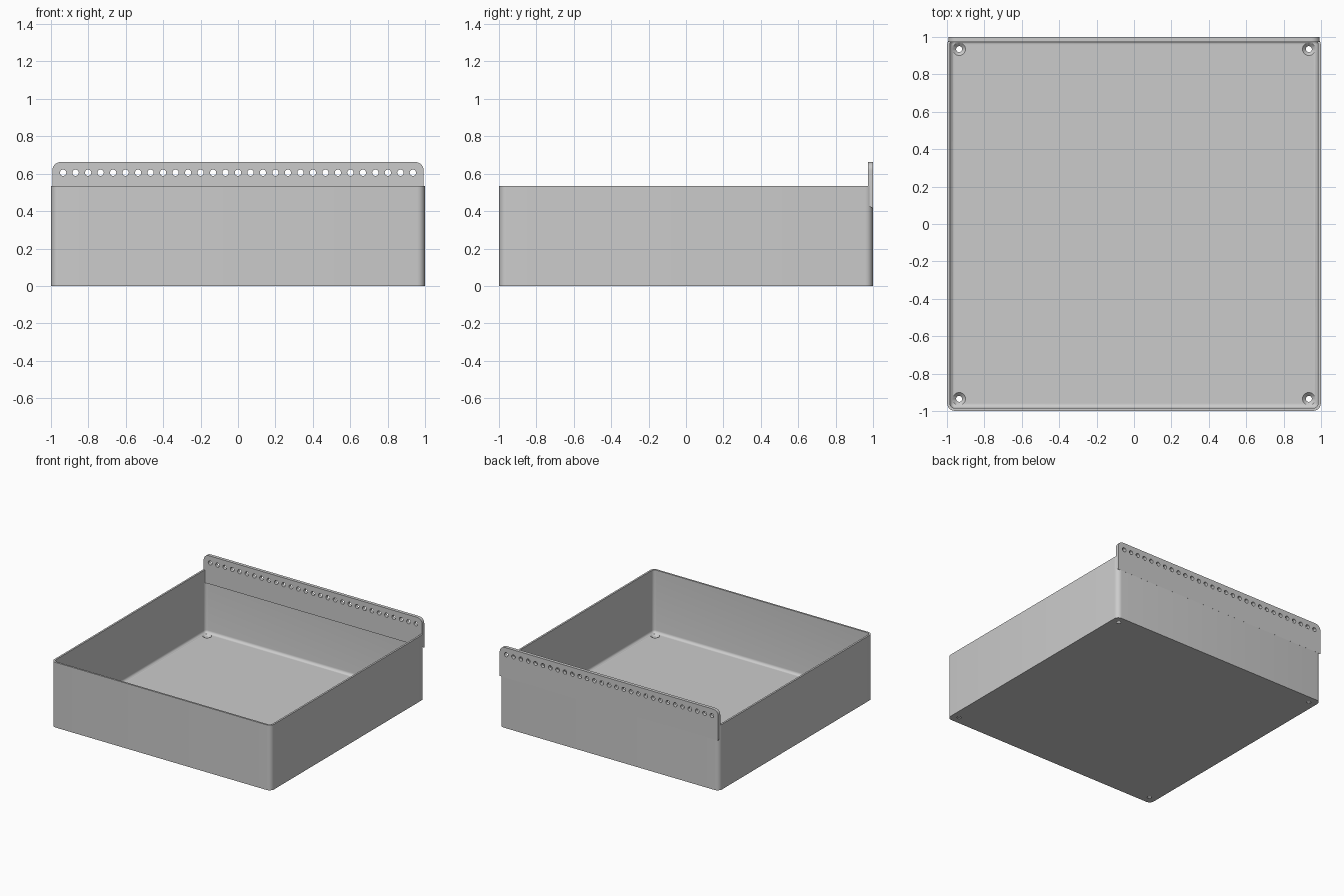
import bpy, bmesh, math
from mathutils import Matrix

if "Cube" in bpy.data.objects:
    bpy.data.objects.remove(bpy.data.objects["Cube"])

GREY = (0.6, 0.6, 0.6, 1)
mat = bpy.data.materials.new("plain grey")
mat.use_nodes = True
mat.diffuse_color = GREY
mat.node_tree.nodes["Principled BSDF"].inputs["Base Color"].default_value = GREY

HALF, HEIGHT, WALL, FLOOR, CORNER, FILLET = 0.999, 0.535, 0.015, 0.02, 0.04, 0.022
PLATE_X, PLATE_FRONT, PLATE_LOW, PLATE_TOP = 0.993, 0.973, 0.43, 0.662


def make_object(name, bm):
    bmesh.ops.recalc_face_normals(bm, faces=bm.faces)
    mesh = bpy.data.meshes.new(name)
    bm.to_mesh(mesh)
    bm.free()
    mesh.materials.append(mat)
    obj = bpy.data.objects.new(name, mesh)
    bpy.context.collection.objects.link(obj)
    return obj


def rounded_ring(bm, half, radius, z, steps=6):
    """Square outline with rounded corners."""
    ring = []
    for quarter in range(4):
        mid = math.radians(45 + 90 * quarter)
        cx = math.copysign(half - radius, math.cos(mid))
        cy = math.copysign(half - radius, math.sin(mid))
        for i in range(steps + 1):
            a = math.pi / 2 * (quarter + i / steps)
            ring.append(bm.verts.new((cx + radius * math.cos(a), cy + radius * math.sin(a), z)))
    return ring


def cut(obj, bm):
    """Subtract a cutter from the object and discard it."""
    cutter = make_object("hole_cutter", bm)
    cutter.hide_render = True
    mod = obj.modifiers.new("holes", 'BOOLEAN')
    mod.operation, mod.solver, mod.object = 'DIFFERENCE', 'EXACT', cutter
    bpy.context.view_layer.objects.active = obj
    bpy.ops.object.modifier_apply(modifier=mod.name)
    bpy.data.objects.remove(cutter)


def smooth(obj):
    bpy.ops.object.select_all(action='DESELECT')
    obj.select_set(True)
    bpy.context.view_layer.objects.active = obj
    bpy.ops.object.shade_smooth_by_angle(angle=math.radians(30))


# Open tray: outer wall, rim, inner wall and a filleted floor
bm = bmesh.new()
inner = HALF - WALL
inner_r = CORNER - WALL
rings = [rounded_ring(bm, HALF, CORNER, 0),
         rounded_ring(bm, HALF, CORNER, HEIGHT),
         rounded_ring(bm, inner, inner_r, HEIGHT)]
for i in range(6):
    a = math.pi / 2 * i / 5
    inset = FILLET * (1 - math.cos(a))
    rings.append(rounded_ring(bm, inner - inset, inner_r - inset,
                              FLOOR + FILLET * (1 - math.sin(a))))
for low, high in zip(rings, rings[1:]):
    for i in range(len(low)):
        j = (i + 1) % len(low)
        bm.faces.new((low[i], low[j], high[j], high[i]))
bm.faces.new(rings[0])
bm.faces.new(rings[-1])
tray = make_object("tray", bm)

# Countersunk screw holes in the floor corners
bm = bmesh.new()
for x in (-0.935, 0.935):
    for y in (-0.935, 0.935):
        bmesh.ops.create_cone(bm, cap_ends=True, segments=24, radius1=0.016, radius2=0.016,
                              depth=0.1, matrix=Matrix.Translation((x, y, 0)))
cut(tray, bm)
bm = bmesh.new()
for x in (-0.935, 0.935):
    for y in (-0.935, 0.935):
        bmesh.ops.create_cone(bm, cap_ends=True, segments=24, radius1=0.012, radius2=0.036,
                              depth=0.024, matrix=Matrix.Translation((x, y, FLOOR - 0.01)))
cut(tray, bm)
smooth(tray)

# Hanging plate along the back, with rounded top corners and a sloping lower edge
bm = bmesh.new()
outline = [(-PLATE_X, PLATE_LOW), (PLATE_X, PLATE_LOW)]
R = 0.045
for start, cx in ((0, PLATE_X - R), (90, R - PLATE_X)):
    for i in range(9):
        a = math.radians(start + 90 * i / 8)
        outline.append((cx + R * math.cos(a), PLATE_TOP - R + R * math.sin(a)))
face = bm.faces.new([bm.verts.new((x, PLATE_FRONT, z)) for x, z in outline])
made = bmesh.ops.extrude_face_region(bm, geom=[face])["geom"]
for v in made:
    if isinstance(v, bmesh.types.BMVert):
        v.co.y = 1.0
        if v.co.z < PLATE_LOW + 0.01:
            v.co.z -= 0.015
plate = make_object("hanging_plate", bm)

# Row of holes through the plate
bm = bmesh.new()
COUNT = 29
for i in range(COUNT):
    x = -0.935 + 1.87 * i / (COUNT - 1)
    place = Matrix.Translation((x, 1, 0.605)) @ Matrix.Rotation(math.pi / 2, 4, 'X')
    bmesh.ops.create_cone(bm, cap_ends=True, segments=20, radius1=0.017, radius2=0.017,
                          depth=0.2, matrix=place)
cut(plate, bm)
smooth(plate)
